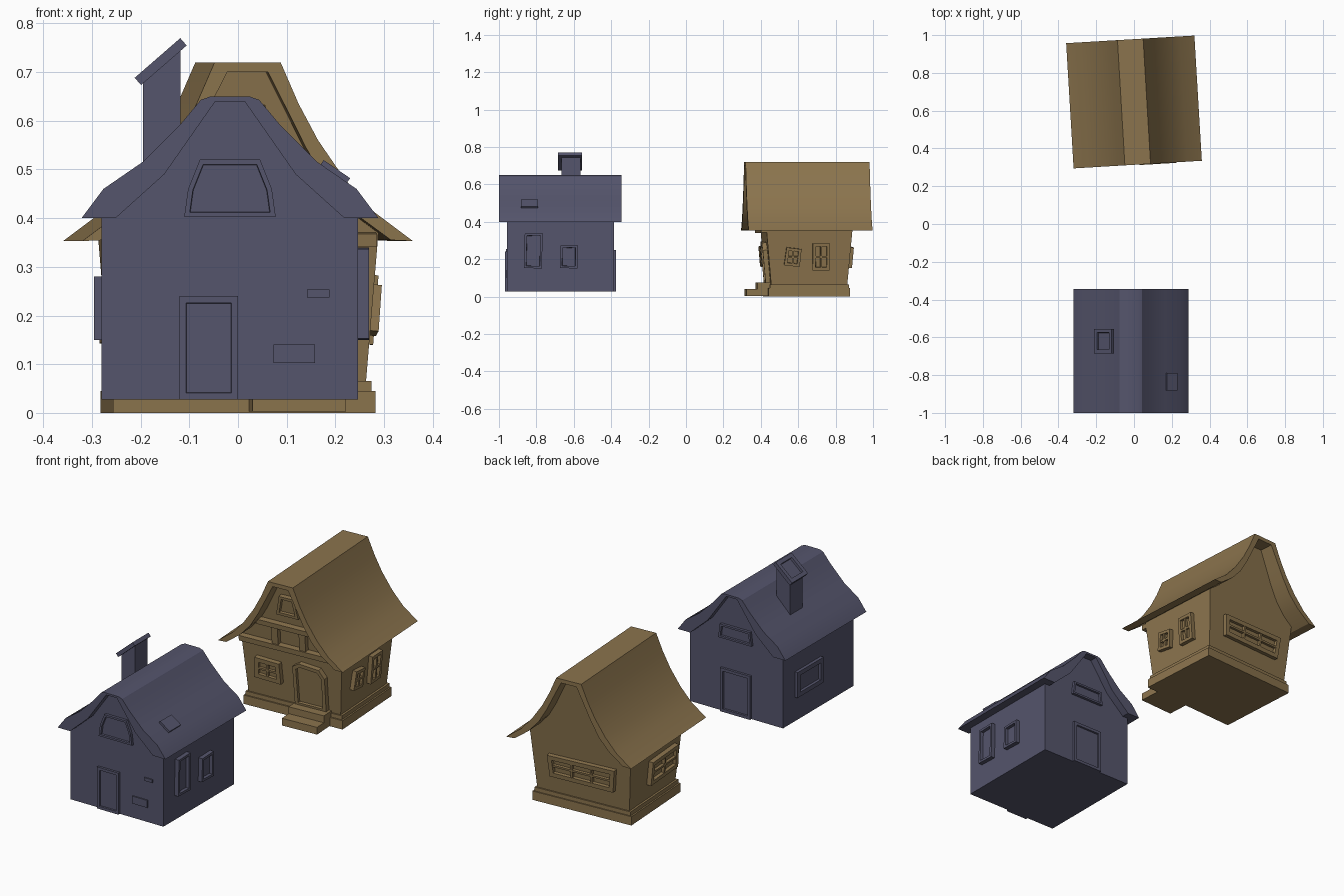
import bpy, bmesh
from math import radians, atan
from mathutils import Matrix

if "Cube" in bpy.data.objects:
    bpy.data.objects.remove(bpy.data.objects["Cube"])

T, R = Matrix.Translation, Matrix.Rotation


def material(name, rgb):
    m = bpy.data.materials.new(name)
    m.diffuse_color = (*rgb, 1)
    m.use_nodes = True
    m.node_tree.nodes["Principled BSDF"].inputs["Base Color"].default_value = m.diffuse_color
    return m


BLUE = material("slate_blue", (0.09, 0.09, 0.15))
GOLD = material("straw", (0.26, 0.175, 0.075))


def finish(name, bm, matrix, mat, smooth=False):
    bmesh.ops.recalc_face_normals(bm, faces=bm.faces)
    me = bpy.data.meshes.new(name)
    bm.to_mesh(me)
    bm.free()
    ob = bpy.data.objects.new(name, me)
    bpy.context.collection.objects.link(ob)
    ob.matrix_world = matrix
    me.materials.append(mat)
    if smooth:
        bpy.ops.object.select_all(action='DESELECT')
        ob.select_set(True)
        bpy.context.view_layer.objects.active = ob
        bpy.ops.object.shade_smooth_by_angle(angle=radians(28))
    return ob


def mirrored(half):
    """Right half of a profile, bottom to top, completed on the left."""
    return half + [(-x, z) for x, z in reversed(half)]


def prism(name, pts, y0, y1, matrix, mat, lean=0, smooth=False):
    """Extrude an xz profile along y; lean pushes both ends out with height."""
    bm = bmesh.new()
    a = [bm.verts.new((x, y0 - lean * z, z)) for x, z in pts]
    b = [bm.verts.new((x, y1 + lean * z, z)) for x, z in pts]
    bm.faces.new(a)
    bm.faces.new(b)
    for i in range(len(pts)):
        j = (i + 1) % len(pts)
        bm.faces.new((a[i], a[j], b[j], b[i]))
    return finish(name, bm, matrix, mat, smooth)


def rect(u0, u1, v0, v1):
    return [(u0, v0), (u1, v0), (u1, v1), (u0, v1)]


def panel(name, pts, depth, matrix, mat, rim=0, recess=0.01, cols=1, rows=1):
    """Plate standing out of a wall, with optional recessed centre and bars."""
    bm = bmesh.new()
    back = [bm.verts.new((u, 0.008, v)) for u, v in pts]
    front = [bm.verts.new((u, -depth, v)) for u, v in pts]
    face = bm.faces.new(front)
    bm.faces.new(back[::-1])
    for i in range(len(pts)):
        j = (i + 1) % len(pts)
        bm.faces.new((front[j], front[i], back[i], back[j]))
    bmesh.ops.recalc_face_normals(bm, faces=bm.faces)
    if rim:
        for t in (rim, 0.001):
            bmesh.ops.inset_region(bm, faces=[face], thickness=t, use_even_offset=True)
        bmesh.ops.translate(bm, verts=face.verts, vec=(0, recess, 0))
    us, vs = [p[0] for p in pts], [p[1] for p in pts]
    u0, u1, v0, v1 = min(us) + rim, max(us) - rim, min(vs) + rim, max(vs) - rim

    def bar(u, v, w, h):
        m = T((u, -depth + recess * 0.6, v)) @ Matrix.Diagonal((w, recess, h, 1))
        bmesh.ops.create_cube(bm, size=1, matrix=m)
    for i in range(1, cols):
        bar(u0 + (u1 - u0) * i / cols, (v0 + v1) / 2, 0.01, v1 - v0)
    for i in range(1, rows):
        bar((u0 + u1) / 2, v0 + (v1 - v0) * i / rows, u1 - u0, 0.01)
    return finish(name, bm, matrix, mat)


def wall(house, angle, dist, lean=0):
    """Frame on a wall: 0 front, 90 right, 180 back, -90 left."""
    return house @ R(radians(angle), 4, 'Z') @ T((0, -dist, 0)) @ R(lean, 4, 'X')


# ---------------- blue house ----------------
H = T((-0.0165, -0.671, 0))
prism("blue_walls", mirrored([(0.2635, 0.027), (0.2635, 0.42), (0.135, 0.496),
      (0.065, 0.595), (0.03, 0.643)]), -0.285, 0.286, H, BLUE)
outer = mirrored([(0.305, 0.40), (0.26, 0.46), (0.18, 0.515), (0.10, 0.595),
                  (0.06, 0.643), (0.04, 0.65)])
inner = mirrored([(0.235, 0.40), (0.135, 0.49), (0.065, 0.59), (0.03, 0.64)])
prism("blue_roof", outer + inner[::-1], -0.329, 0.326, H, BLUE, smooth=True)

front, back = wall(H, 0, 0.285), wall(H, 180, 0.286)
right, left = wall(H, 90, 0.2635), wall(H, -90, 0.2635)
panel("blue_front_door", rect(-0.104, 0.017, 0.027, 0.24), 0.012, front, BLUE, 0.014, 0.008)
panel("blue_attic_window", [(-0.094, 0.402), (0.094, 0.402), (0.086, 0.46),
      (0.062, 0.52), (-0.062, 0.52), (-0.086, 0.46)], 0.014, front, BLUE, 0.01, 0.01)
panel("wall_brick_small", rect(0.158, 0.204, 0.237, 0.253), 0.006, front, BLUE)
panel("wall_brick_large", rect(0.089, 0.175, 0.102, 0.14), 0.006, front, BLUE)
panel("blue_back_door", rect(-0.085, 0.085, 0.027, 0.25), 0.012, back, BLUE, 0.015, 0.009)
panel("blue_back_attic_window", [(-0.094, 0.405), (0.094, 0.405), (0.085, 0.475),
      (-0.085, 0.475)], 0.014, back, BLUE, 0.01, 0.01)
panel("blue_tall_side_window", [(-0.196, 0.153), (-0.099, 0.15), (-0.096, 0.34),
      (-0.191, 0.337)], 0.022, right, BLUE, 0.012, 0.016)
panel("blue_short_side_window", [(-0.004, 0.153), (0.091, 0.15), (0.092, 0.275),
      (-0.001, 0.272)], 0.022, right, BLUE, 0.012, 0.016)
panel("blue_left_window", rect(-0.19, 0.02, 0.15, 0.28), 0.016, left, BLUE, 0.022, 0.013)

# roof tile patch and chimney with slanted hollow cap
panel("roof_patch", rect(-0.033, 0.033, -0.046, 0.046), 0.01,
      H @ T((0.214, -0.165, 0.4925)) @ R(radians(34.5), 4, 'Y') @ R(radians(-90), 4, 'X'), BLUE)
prism("chimney", [(-0.1785, 0.5), (-0.1015, 0.5), (-0.1015, 0.745), (-0.1785, 0.678)],
      0.006, 0.106, H, BLUE)
panel("chimney_cap", rect(-0.062, 0.062, -0.065, 0.065), 0.012,
      H @ T((-0.141, 0.051, 0.72)) @ R(radians(-41), 4, 'Y') @ R(radians(-90), 4, 'X'),
      BLUE, 0.02, 0.012)

# ---------------- gold house ----------------
G = T((0, 0.646, 0)) @ R(radians(3.4), 4, 'Z')
prism("gold_base", rect(-0.27, 0.27, 0, 0.045), -0.22, 0.215, G, GOLD)
prism("gold_base_ledge", rect(-0.262, 0.262, 0.045, 0.065), -0.213, 0.209, G, GOLD)
prism("gold_walls", mirrored([(0.25, 0.05), (0.275, 0.37), (0.22, 0.415), (0.168, 0.475),
      (0.122, 0.55), (0.082, 0.63), (0.044, 0.703)]), -0.2, 0.196, G, GOLD, lean=0.09)
outer = mirrored([(0.34, 0.353), (0.26, 0.413), (0.20, 0.48), (0.145, 0.56),
                  (0.105, 0.635), (0.068, 0.72)])
inner = mirrored([(0.295, 0.355), (0.22, 0.41), (0.165, 0.47), (0.12, 0.545),
                  (0.08, 0.625), (0.042, 0.70)])
prism("gold_roof", outer + inner[::-1], -0.332, 0.332, G, GOLD, smooth=True)

# door steps
prism("lower_step", rect(0.01, 0.202, 0.003, 0.04), -0.335, -0.21, G, GOLD)
prism("upper_step", rect(0.01, 0.202, 0.035, 0.075), -0.275, -0.205, G, GOLD)

tilt = atan(0.09)
front, back = wall(G, 0, 0.2, tilt), wall(G, 180, 0.196, tilt)
right, left = wall(G, 90, 0.246, atan(0.078)), wall(G, -90, 0.246, atan(0.078))
panel("gold_front_door", [(0.018, 0.07), (0.188, 0.07), (0.188, 0.25), (0.158, 0.29),
      (0.05, 0.298), (0.014, 0.275)], 0.025, front, GOLD, 0.018, 0.014)
panel("gold_front_window", [(-0.2, 0.165), (-0.055, 0.16), (-0.06, 0.268), (-0.193, 0.272)],
      0.024, front, GOLD, 0.022, 0.014, 2, 2)
panel("gold_back_window", [(-0.165, 0.155), (0.18, 0.155), (0.192, 0.272), (-0.175, 0.265)],
      0.022, back, GOLD, 0.022, 0.016, 3, 2)
panel("gold_left_window", [(-0.06, 0.145), (0.18, 0.15), (0.172, 0.27), (-0.055, 0.265)],
      0.024, left, GOLD, 0.02, 0.016, 2, 2)
panel("gold_small_side_window", [(-0.138, 0.17), (-0.055, 0.16), (-0.045, 0.255),
      (-0.125, 0.265)], 0.022, right, GOLD, 0.015, 0.014, 2, 2)
panel("gold_tall_side_window", rect(0.015, 0.106, 0.142, 0.285), 0.022, right, GOLD,
      0.016, 0.014, 2, 2)

# timbered gable: beams, posts and attic window
panel("gable_lower_beam", rect(-0.27, 0.27, 0.345, 0.372), 0.03, front, GOLD)
panel("gable_upper_beam", rect(-0.17, 0.17, 0.46, 0.485), 0.03, front, GOLD)
for i, u in enumerate((-0.075, 0.075)):
    panel(f"gable_post_{i + 1}", rect(u - 0.017, u + 0.017, 0.365, 0.465), 0.024, front, GOLD)
panel("gold_attic_window", [(-0.06, 0.535), (0.06, 0.535), (0.04, 0.635), (-0.04, 0.635)],
      0.024, front, GOLD, 0.014, 0.014)
